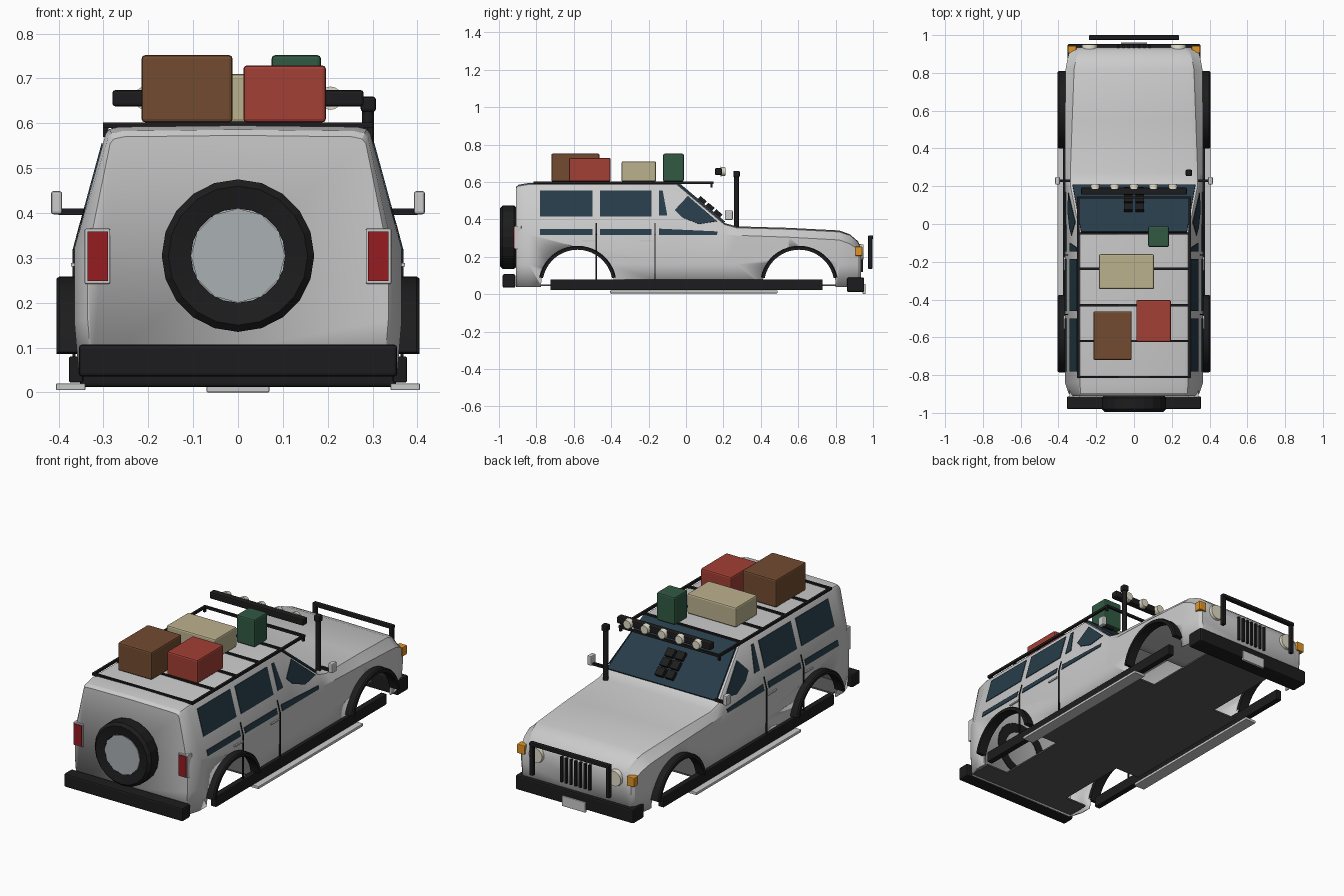
import bpy, bmesh, math
from mathutils import Vector

if "Cube" in bpy.data.objects:
    bpy.data.objects.remove(bpy.data.objects["Cube"])

def mat(name, r, g, b):
    m = bpy.data.materials.new(name)
    m.diffuse_color = (r, g, b, 1)
    m.use_nodes = True
    m.node_tree.nodes["Principled BSDF"].inputs["Base Color"].default_value = m.diffuse_color
    return m

BLACK = mat("black", .012, .012, .013)
GLASS = mat("glass", .02, .045, .065)
RED = mat("lamp_red", .3, .012, .015)
CASE_RED = mat("case_red", .36, .05, .035)
BROWN = mat("brown", .17, .07, .03)
TAN = mat("tan", .5, .44, .27)
GREEN = mat("green", .03, .1, .055)
CREAM = mat("cream", .75, .72, .58)
ORANGE = mat("orange", .75, .3, .02)
DARK = mat("dark_grey", .1, .1, .1)
HUB = mat("hub_grey", .4, .44, .45)

def finish(name, bm, m=None, smooth=None):
    bmesh.ops.recalc_face_normals(bm, faces=bm.faces)
    me = bpy.data.meshes.new(name)
    bm.to_mesh(me)
    bm.free()
    if smooth:
        me.polygons.foreach_set("use_smooth", [True] * len(me.polygons))
        me.set_sharp_from_angle(angle=math.radians(smooth))
    ob = bpy.data.objects.new(name, me)
    bpy.context.collection.objects.link(ob)
    if m:
        me.materials.append(m)
    return ob

def box(name, lo, hi, m=None, bevel=0):
    lo, hi = Vector(lo), Vector(hi)
    bm = bmesh.new()
    bmesh.ops.create_cube(bm, size=1)
    for v in bm.verts:
        v.co = Vector([(lo[i] + hi[i]) / 2 + v.co[i] * (hi[i] - lo[i]) for i in range(3)])
    if bevel:
        bmesh.ops.bevel(bm, geom=bm.edges[:], offset=bevel, segments=2, profile=.5, affect='EDGES')
    return finish(name, bm, m)

def rod(name, a, b, r, m=None, n=12, r2=None):
    a, b = Vector(a), Vector(b)
    bm = bmesh.new()
    bmesh.ops.create_cone(bm, cap_ends=True, segments=n, radius1=r,
                          radius2=r if r2 is None else r2, depth=(b - a).length)
    q = Vector((0, 0, 1)).rotation_difference(b - a)
    for v in bm.verts:
        v.co = q @ v.co + (a + b) / 2
    return finish(name, bm, m, 40)

def prism(name, pts, offset, m=None):
    """Flat polygon extruded by an offset vector."""
    bm = bmesh.new()
    f = bm.faces.new([bm.verts.new(p) for p in pts])
    ex = bmesh.ops.extrude_face_region(bm, geom=[f])
    bmesh.ops.translate(bm, vec=offset, verts=[g for g in ex["geom"] if isinstance(g, bmesh.types.BMVert)])
    bm.faces.ensure_lookup_table()
    return finish(name, bm, m)

# body shell: lofted sections (y, top z, top half width, belt z, half width)
STATIONS = [(-.91, .570, .285, .31, .335), (-.895, .583, .29, .31, .347), (-.84, .592, .295, .32, .365),
            (-.05, .592, .295, .32, .365), (.205, .378, .345, .32, .365), (.27, .360, .345, .315, .365),
            (.55, .352, .335, .305, .365), (.82, .338, .325, .29, .362), (.875, .318, .315, .27, .352),
            (.92, .280, .30, .24, .34), (.935, .245, .285, .21, .325)]
bm = bmesh.new()
loops = []
for y, top, tw, bz, w in STATIONS:
    half = [(w - .01, .04), (w, .16), (w, bz), (tw, top - .015), (tw - .008, top - .005), (tw - .03, top)]
    pts = half + [(0, top + .003)] + [(-x, z) for x, z in reversed(half)]
    loops.append([bm.verts.new((x, y, z)) for x, z in pts])
for a, b in zip(loops, loops[1:]):
    for i in range(len(a) - 1):
        bm.faces.new((a[i], a[i + 1], b[i + 1], b[i]))
bm.faces.new(loops[0])
bm.faces.new(loops[-1])
body = finish("body_shell", bm, None, 28)
sol = body.modifiers.new("shell", 'SOLIDIFY')
sol.thickness = .008
sol.offset = -1
# wheel arch openings
AXLES = (-.58, .605)
cutters = [rod("arch_cutter", (-.6, y, .05), (.6, y, .05), .195, None, 40) for y in AXLES]
for c in cutters:
    mod = body.modifiers.new("arch", 'BOOLEAN')
    mod.object = c
    mod.solver = 'EXACT'
bpy.context.view_layer.objects.active = body
for mod in list(body.modifiers):
    bpy.ops.object.modifier_apply(modifier=mod.name)
for c in cutters:
    bpy.data.objects.remove(c)

# floor pan with wheel notches
half = [(.2, .88), (.2, .4), (.345, .4), (.345, -.38), (.2, -.38), (.2, -.78), (.33, -.78), (.33, -.9)]
prism("floor_pan", [(x, y, .045) for x, y in half] + [(-x, y, .045) for x, y in reversed(half)],
      (0, 0, .008), DARK)

# glazing
prism("windshield", [(-.28, -.045, .589), (.28, -.045, .589), (.325, .203, .381), (-.325, .203, .381)],
      (0, .006, .008), GLASS)
WINDOWS = [("rear_window", [(-.78, .415), (-.5, .415), (-.5, .555), (-.78, .555)]),
           ("middle_window", [(-.46, .415), (-.185, .415), (-.185, .555), (-.46, .555)]),
           ("rear_stripe", [(-.78, .317), (-.5, .317), (-.5, .347), (-.78, .347)]),
           ("middle_stripe", [(-.46, .317), (-.185, .317), (-.185, .347), (-.46, .347)]),
           ("front_window_strip", [(-.145, .42), (-.10, .42), (-.125, .555), (-.145, .555)]),
           ("front_window", [(-.06, .45), (-.02, .41), (.07, .375), (.165, .39), (.01, .525)]),
           ("front_stripe", [(-.145, .317), (.165, .317), (.17, .335), (-.145, .35)])]
for s in (-1, 1):
    side = "left" if s < 0 else "right"
    for name, pts in WINDOWS:
        prism(f"{side}_{name}", [(s * (.365 - max(z - .32, 0) * .272), y, z) for y, z in pts],
              (s * .003, 0, .0008), GLASS)
    # door seams and handles
    for y in (-.48, -.165):
        box(side + "_door_seam", (s * .362, y - .003, .08), (s * .369, y + .003, .32), BLACK)
        prism(side + "_pillar_seam", [(s * .365, y - .003, .32), (s * .365, y + .003, .32),
              (s * .349, y + .003, .38), (s * .349, y - .003, .38)], (s * .003, 0, .001), BLACK)
    for y in (-.21, -.52):
        box(side + "_door_handle", (s * .362, y - .035, .281), (s * .372, y + .035, .289))
    # arch flares
    for y in AXLES:
        n = 20
        ang = [math.radians(11 + 158 * i / n) for i in range(n + 1)]
        bm = bmesh.new()
        rings = []
        for t in ang:
            rings.append([bm.verts.new((s * x, y + r * math.cos(t), .05 + r * math.sin(t)))
                          for x, r in ((.352, .188), (.405, .188), (.405, .203), (.398, .209), (.352, .209))])
        for a, b in zip(rings, rings[1:]):
            for i in range(5):
                bm.faces.new((a[i], a[(i + 1) % 5], b[(i + 1) % 5], b[i]))
        bm.faces.new(rings[0])
        bm.faces.new(rings[-1])
        finish(side + "_arch_flare", bm, BLACK, 35)
    # rocker and side step
    box(side + "_rocker", (min(s * .345, s * .377), -.725, .022), (max(s * .345, s * .377), .73, .08), BLACK, .004)
    box(side + "_side_step", (min(s * .34, s * .406), -.405, .005), (max(s * .34, s * .406), .49, .02), None, .003)
    # door mirror
    box(side + "_mirror_arm", (min(s * .335, s * .40), .222, .396), (max(s * .335, s * .40), .236, .410), BLACK)
    box(side + "_mirror", (min(s * .392, s * .417), .208, .397), (max(s * .392, s * .417), .25, .449), None, .006)
    # tail lamp
    box(side + "_tail_housing", (min(s * .285, s * .342), -.918, .242), (max(s * .285, s * .342), -.88, .365), None, .003)
    box(side + "_tail_lamp", (min(s * .29, s * .335), -.922, .248), (max(s * .29, s * .335), -.9, .359), RED)
    # headlamp and indicator
    rod(side + "_headlamp", (s * .235, .915, .225), (s * .235, .95, .225), .045, CREAM, 20, .04)
    box(side + "_indicator", (min(s * .305, s * .35), .905, .205), (max(s * .305, s * .35), .943, .255), ORANGE, .004)
    # bull bar upright
    box(side + "_bar_upright", (s * .228 - .011, .974, .135), (s * .228 + .011, .996, .315), BLACK, .004)
    # roof rack rail and front post
    box(side + "_rack_rail", (s * .295 - .006, -.815, .589), (s * .295 + .006, .145, .602), BLACK)
    box(side + "_rack_post", (s * .295 - .006, .13, .57), (s * .295 + .006, .142, .60), BLACK)

# bumpers, plate, bull bar, grille
box("rear_bumper", (-.355, -.98, .035), (.355, -.912, .107), BLACK, .008)
box("front_bumper", (-.352, .86, .012), (.352, .953, .09), BLACK, .008)
box("front_plate", (-.07, .945, 0), (.07, .96, .055), None, .003)
box("bull_bar_top", (-.239, .974, .295), (.239, 1.0, .315), BLACK, .005)
for i in range(7):
    x = -.084 + i * .028
    box("grille_slat", (x - .006, .92, .12), (x + .006, .947, .255), BLACK)

# snorkel
rod("snorkel_pipe", (.29, .27, .33), (.29, .27, .64), .013, BLACK)
box("snorkel_head", (.273, .253, .625), (.308, .288, .66), BLACK, .008)

# spare wheel: tyre ring revolved around y, plus hub
bm = bmesh.new()
prof = [(.105, -.985), (.155, -.995), (.17, -.98), (.17, -.92), (.155, -.9), (.105, -.9)]
N = 20
rings = [[bm.verts.new((r * math.cos(2 * math.pi * k / N), y, .305 + r * math.sin(2 * math.pi * k / N)))
          for r, y in prof] for k in range(N)]
for k in range(N):
    a, b = rings[k], rings[(k + 1) % N]
    for i in range(6):
        bm.faces.new((a[i], a[(i + 1) % 6], b[(i + 1) % 6], b[i]))
finish("spare_tyre", bm, BLACK)
rod("spare_hub", (0, -.905, .305), (0, -.987, .305), .105, HUB, 12)

# roof rack bars, lamp bar and lamps
for y in (-.81, -.62, -.43, -.237, -.05, .14):
    box("rack_crossbar", (-.295, y - .006, .589), (.295, y + .006, .602), BLACK)
box("lamp_bar", (-.28, .155, .638), (.28, .193, .674), BLACK, .006)
for i in range(5):
    x = (i - 2) * .103
    rod("roof_lamp", (x, .185, .656), (x, .211, .656), .026, CREAM, 16, .022)

# gear boxes on the windshield
d = Vector((0, .255, -.214)).normalized()
nrm = Vector((0, .214, .255)).normalized()
for sx in (-.03, .03):
    for k in range(3):
        c = Vector((sx, .075, .488)) + d * (k * .055)
        corners = [c + Vector((i * .023, 0, 0)) + d * j * .022 for i, j in ((-1, -1), (1, -1), (1, 1), (-1, 1))]
        prism("windshield_gear", corners, nrm * .03, BLACK)

# luggage
box("brown_case", (-.215, -.72, .602), (-.012, -.462, .752), BROWN, .008)
box("red_case", (.012, -.625, .602), (.196, -.403, .729), CASE_RED, .008)
box("tan_case", (-.186, -.345, .602), (.106, -.16, .71), TAN, .008)
box("green_can", (.075, -.122, .602), (.185, -.012, .752), GREEN, .008)
